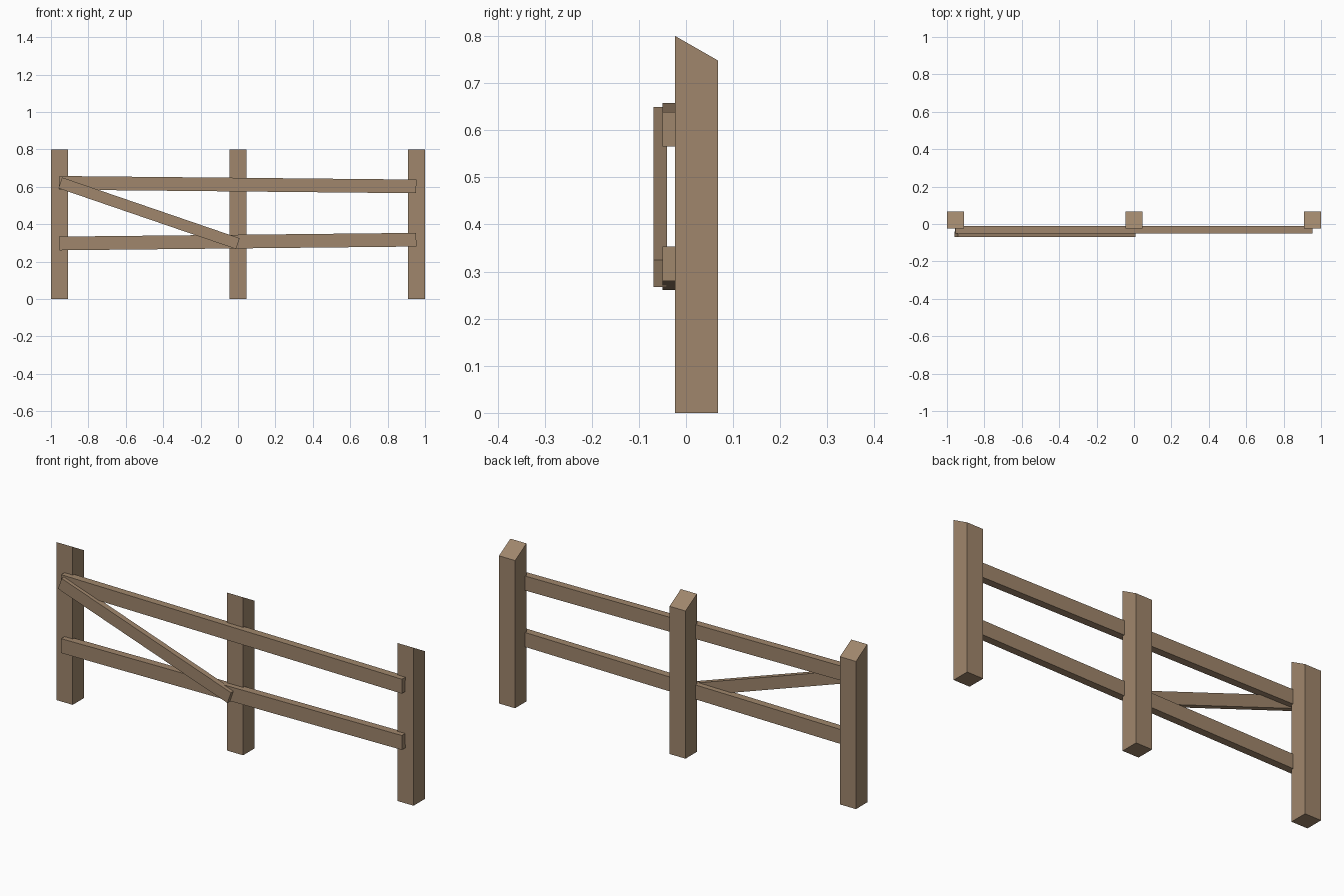
import bpy
import bmesh
from mathutils import Vector

cube = bpy.data.objects.get("Cube")
if cube:
    bpy.data.objects.remove(cube, do_unlink=True)

wood = bpy.data.materials.new("weathered_wood")
wood.use_nodes = True
colour = (0.35, 0.24, 0.15, 1)
wood.diffuse_color = colour
wood.node_tree.nodes["Principled BSDF"].inputs["Base Color"].default_value = colour


def extrude_profile(name, points, direction):
    """Solid made by sweeping a flat outline along a direction."""
    bm = bmesh.new()
    face = bm.faces.new([bm.verts.new(p) for p in points])
    swept = bmesh.ops.extrude_face_region(bm, geom=[face], use_keep_orig=True)
    verts = [g for g in swept["geom"] if isinstance(g, bmesh.types.BMVert)]
    bmesh.ops.translate(bm, verts=verts, vec=direction)
    bmesh.ops.recalc_face_normals(bm, faces=bm.faces)
    mesh = bpy.data.meshes.new(name)
    bm.to_mesh(mesh)
    bm.free()
    mesh.materials.append(wood)
    obj = bpy.data.objects.new(name, mesh)
    bpy.context.collection.objects.link(obj)
    return obj


def board(name, start, end, width, y_front, y_back):
    """Plank between two (x, z) points, with square-cut ends."""
    a = Vector((start[0], y_front, start[1]))
    b = Vector((end[0], y_front, end[1]))
    along = (b - a).normalized()
    side = Vector((-along.z, 0, along.x)) * width / 2
    return extrude_profile(name, [a - side, b - side, b + side, a + side],
                           Vector((0, y_back - y_front, 0)))


# Posts with tops sloping down to the back
post_width = 0.09
for name, x in (("right_post", -0.955), ("middle_post", 0), ("left_post", 0.955)):
    left = x - post_width / 2
    outline = [(left, -0.023, 0), (left, 0.068, 0),
               (left, 0.068, 0.748), (left, -0.023, 0.8)]
    extrude_profile(name, outline, Vector((post_width, 0, 0)))

# Slightly tilted rails set into the post fronts
board("upper_rail", (-0.956, 0.621), (0.953, 0.602), 0.073, -0.05, -0.012)
board("lower_rail", (-0.956, 0.297), (0.953, 0.317), 0.073, -0.05, -0.012)

# Diagonal brace across the right half
board("diagonal_brace", (-0.95, 0.621), (-0.001, 0.296), 0.061, -0.069, -0.04)
